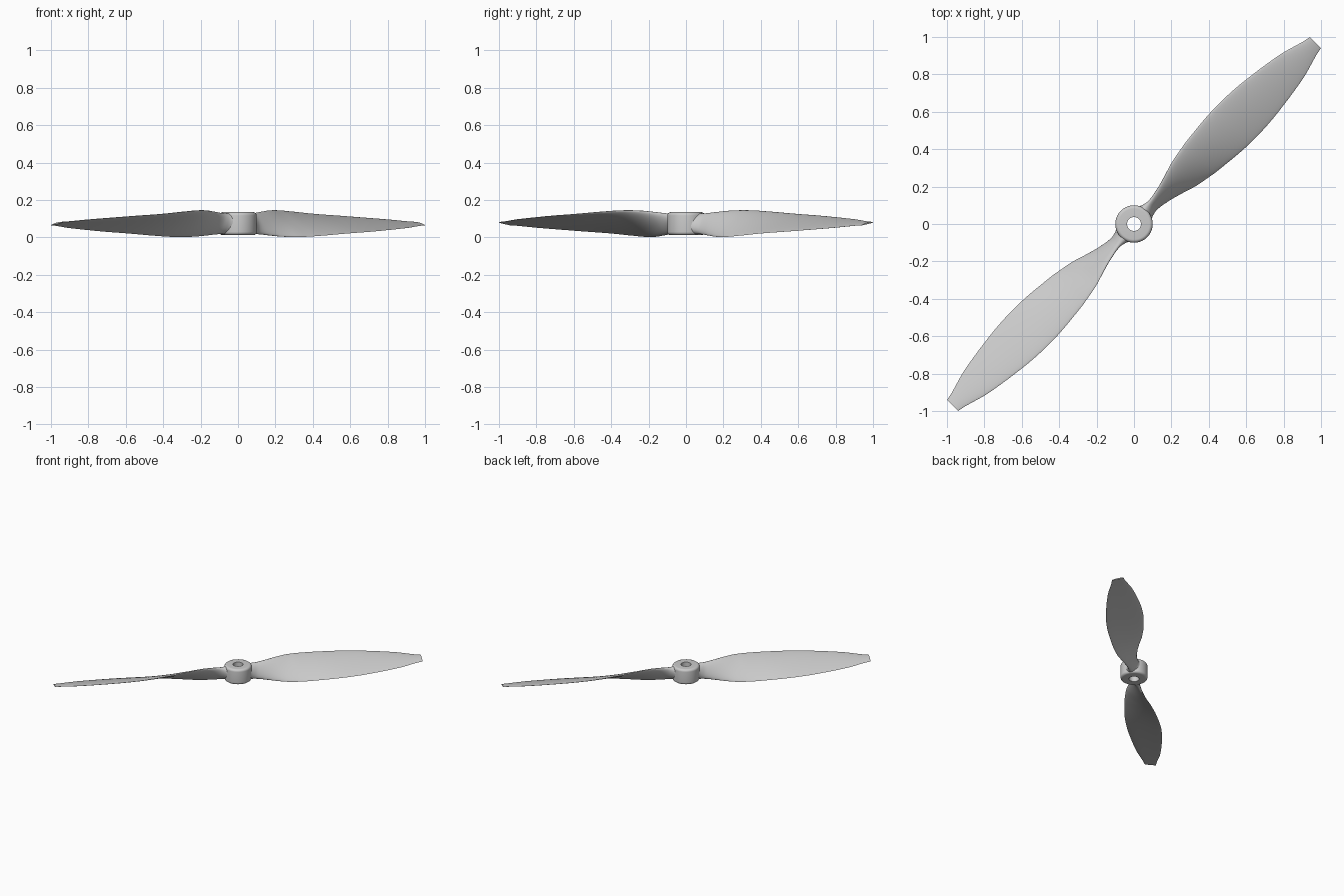
import bpy
import bmesh
import math

if "Cube" in bpy.data.objects:
    bpy.data.objects.remove(bpy.data.objects["Cube"])

MID_Z = 0.073

grey = bpy.data.materials.new("light_grey")
colour = (0.6, 0.6, 0.6, 1)
grey.use_nodes = True
grey.diffuse_color = colour
for node in grey.node_tree.nodes:
    if node.type == "BSDF_PRINCIPLED":
        node.inputs["Base Color"].default_value = colour


def finish(bm, name, sharp_angle):
    """Turn a bmesh into a smooth, painted object."""
    bmesh.ops.remove_doubles(bm, verts=bm.verts, dist=1e-5)
    bmesh.ops.recalc_face_normals(bm, faces=bm.faces)
    mesh = bpy.data.meshes.new(name)
    bm.to_mesh(mesh)
    bm.free()
    mesh.materials.append(grey)
    obj = bpy.data.objects.new(name, mesh)
    bpy.context.collection.objects.link(obj)
    bpy.ops.object.select_all(action="DESELECT")
    obj.select_set(True)
    bpy.context.view_layer.objects.active = obj
    bpy.ops.object.shade_smooth_by_angle(angle=math.radians(sharp_angle))
    return obj


# Blade stations: radius, half width, half rise, half thickness
STATIONS = [
    (0.07, 0.035, 0.052, 0.055),
    (0.10, 0.026, 0.053, 0.036),
    (0.14, 0.026, 0.056, 0.023),
    (0.20, 0.038, 0.062, 0.019),
    (0.28, 0.060, 0.069, 0.016),
    (0.375, 0.090, 0.071, 0.013),
    (0.50, 0.113, 0.065, 0.011),
    (0.70, 0.132, 0.052, 0.009),
    (0.85, 0.132, 0.044, 0.008),
    (1.00, 0.118, 0.035, 0.007),
    (1.20, 0.087, 0.022, 0.006),
    (1.372, 0.042, 0.008, 0.004),
]


def spline(a, b, c, d, t):
    """Smooth curve from b to c."""
    return 0.5 * (2 * b + (c - a) * t + (2 * a - 5 * b + 4 * c - d) * t * t
                  + (3 * b - a - 3 * c + d) * t ** 3)


def smooth_stations(steps):
    last = len(STATIONS) - 1
    for i in range(last):
        near = [STATIONS[min(max(i + k, 0), last)] for k in (-1, 0, 1, 2)]
        for s in range(steps):
            t = s / steps
            radius = near[1][0] + (near[2][0] - near[1][0]) * t
            yield [radius] + [spline(*(n[j] for n in near), t) for j in (1, 2, 3)]
    yield STATIONS[last]


def blade(name, heading, sides=32):
    """Loft twisted aerofoil sections outwards from the hub."""
    bm = bmesh.new()
    ca, sa = math.cos(heading), math.sin(heading)
    rings = []
    for radius, width, rise, thick in smooth_stations(4):
        chord = math.hypot(width, rise)
        blend = min(max((radius - 0.14) / 0.3, 0), 1)
        ring = []
        for k in range(sides):
            a = 2 * math.pi * k / sides
            c, s = math.cos(a), math.sin(a)
            off = thick * (s * (1 + 0.3 * blend * c) + 0.5 * blend * s * s)
            across = width * c - off * rise / chord
            up = rise * c + off * width / chord
            ring.append(bm.verts.new((radius * ca - across * sa,
                                      radius * sa + across * ca, MID_Z + up)))
        rings.append(ring)
    for low, high in zip(rings, rings[1:]):
        for k in range(sides):
            n = (k + 1) % sides
            bm.faces.new((low[k], low[n], high[n], high[k]))
    bm.faces.new(rings[0])
    bm.faces.new(rings[-1])
    return finish(bm, name, 50)


blade("left_blade", math.radians(45))
blade("right_blade", math.radians(225))

# Hub: a bored ring with rounded outer rims
OUTER, BORE, BOTTOM, TOP, ROUND = 0.1, 0.037, 0.012, 0.135, 0.018
profile = [(BORE, BOTTOM)]
for centre_z, start in ((BOTTOM + ROUND, -90), (TOP - ROUND, 0)):
    for k in range(7):
        a = math.radians(start + 15 * k)
        profile.append((OUTER - ROUND + ROUND * math.cos(a),
                        centre_z + ROUND * math.sin(a)))
profile.append((BORE, TOP))

bm = bmesh.new()
loop = [bm.verts.new((r, 0, z)) for r, z in profile]
edges = [bm.edges.new((loop[i], loop[(i + 1) % len(loop)])) for i in range(len(loop))]
bmesh.ops.spin(bm, geom=loop + edges, cent=(0, 0, 0), axis=(0, 0, 1),
               angle=2 * math.pi, steps=64, use_merge=True)
finish(bm, "hub", 40)
